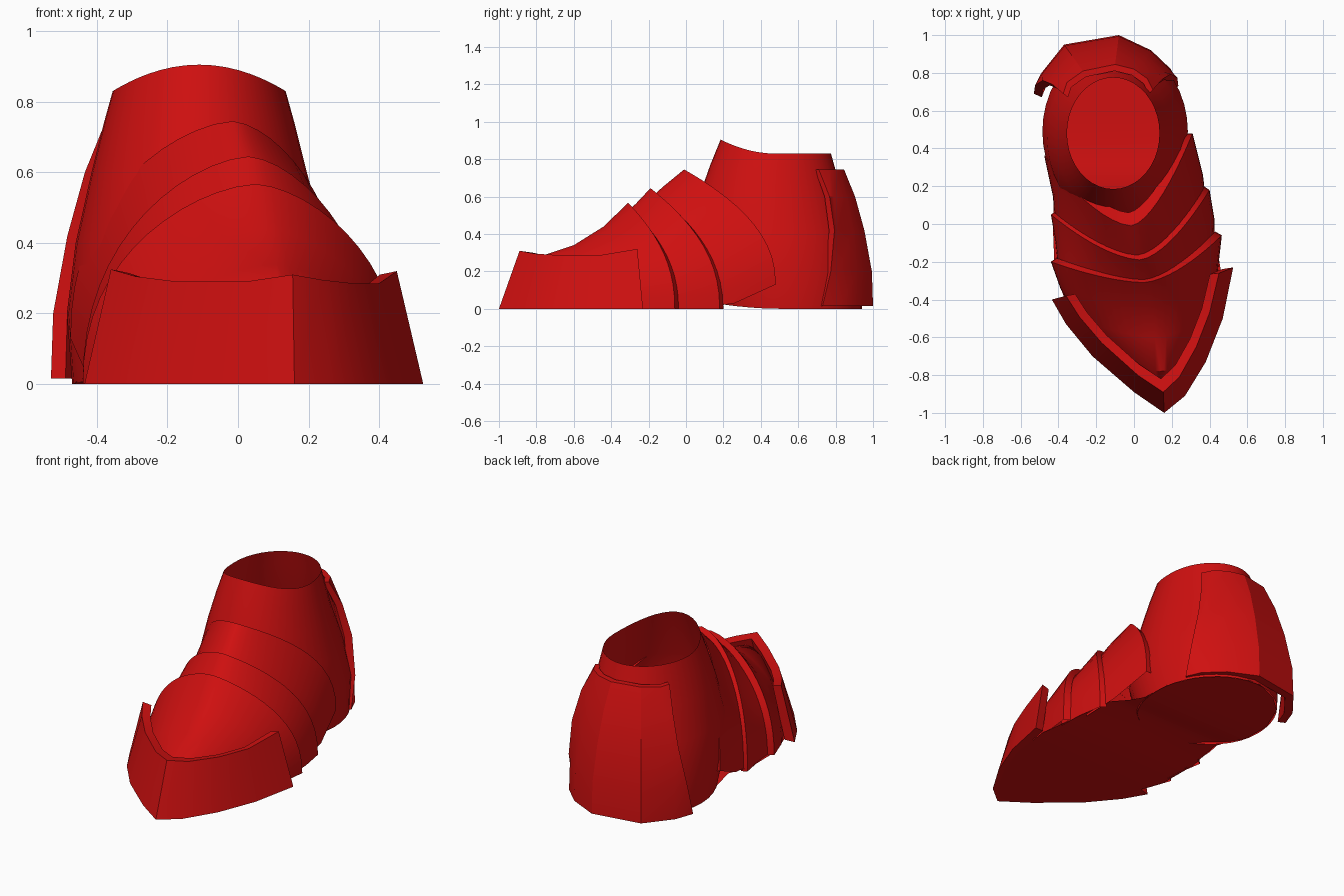
import bpy, math

if "Cube" in bpy.data.objects:
    bpy.data.objects.remove(bpy.data.objects["Cube"])

red = bpy.data.materials.new("armour_red")
red.diffuse_color = (0.62, 0.005, 0.005, 1)
red.use_nodes = True
red.node_tree.nodes["Principled BSDF"].inputs["Base Color"].default_value = red.diffuse_color


def loft(name, rows, closed=False, wrap=False, caps=False, angle=40):
    """Skin a grid of point rows; closed joins row ends, wrap joins last row to first."""
    n, m = len(rows[0]), len(rows)
    verts = [p for r in rows for p in r]
    faces = []
    for j in range(m if wrap else m - 1):
        k = (j + 1) % m
        for i in range(n if closed else n - 1):
            i2 = (i + 1) % n
            faces.append((j * n + i, j * n + i2, k * n + i2, k * n + i))
    if caps:
        faces.append([j * n for j in range(m)])
        faces.append([j * n + n - 1 for j in reversed(range(m))])
    me = bpy.data.meshes.new(name)
    me.from_pydata(verts, [], faces)
    me.materials.append(red)
    ob = bpy.data.objects.new(name, me)
    bpy.context.collection.objects.link(ob)
    bpy.ops.object.select_all(action='DESELECT')
    ob.select_set(True)
    bpy.context.view_layer.objects.active = ob
    bpy.ops.object.mode_set(mode='EDIT')
    bpy.ops.mesh.select_all(action='SELECT')
    bpy.ops.mesh.normals_make_consistent(inside=False)
    bpy.ops.object.mode_set(mode='OBJECT')
    bpy.ops.object.shade_smooth_by_angle(angle=math.radians(angle))
    return ob


def arch(peak, left, right, base=0.0, steps=28):
    """Pointed arch over the foot, its feet swept back from the peak."""
    pts = []
    for i in range(steps + 1):
        c = -math.cos(math.pi * i / steps)
        u = min(abs(c), 1)
        end = left if c < 0 else right
        x = peak[0] + (end[0] - peak[0]) * u
        y = peak[1] + (end[1] - peak[1]) * u ** 1.6
        z = base + (peak[2] - base) * max(0, 1 - u ** 1.6) ** 0.45
        pts.append((x, y, z))
    return pts


# Overlapping plates over the toes and instep, each ending in a turned-in lip
loft("toe_plate", [
    arch((.15, -.90, .05), (.10, -.88), (.20, -.88)),
    arch((.14, -.78, .28), (-.10, -.72), (.30, -.72)),
    arch((.11, -.60, .34), (-.30, -.50), (.39, -.50)),
    arch((.08, -.44, .44), (-.39, -.34), (.44, -.28)),
    arch((.05, -.31, .567), (-.44, -.20), (.465, -.06)),
    arch((.05, -.29, .53), (-.41, -.18), (.43, -.04))])
loft("middle_plate", [
    arch((.06, -.36, .48), (-.40, -.25), (.43, -.12)),
    arch((.045, -.27, .56), (-.415, -.10), (.425, .03)),
    arch((.03, -.19, .645), (-.44, .05), (.40, .18)),
    arch((.03, -.16, .61), (-.41, .07), (.37, .20))])
loft("instep_plate", [
    arch((.03, -.25, .54), (-.41, -.05), (.39, .05)),
    arch((.01, -.12, .655), (-.43, .15), (.365, .26), .03),
    arch((-.015, -.01, .745), (-.475, .36), (.31, .48), .13),
    arch((-.03, .06, .68), (-.44, .38), (.27, .48), .13)])

# Ankle shaft: height, centre x, centre y, half width, half depth, front lift
shaft = [(0, -.10, .52, .37, .42, .04), (.2, -.10, .49, .385, .46, 0),
         (.4, -.105, .46, .355, .45, 0), (.6, -.11, .455, .305, .385, 0),
         (.74, -.11, .465, .27, .335, .03), (.83, -.11, .48, .245, .295, .075)]
loft("ankle_shaft", [[(cx + rx * math.cos(a), cy + ry * math.sin(a),
                       z + lift * max(0, -math.sin(a)) ** 2)
                      for a in (math.tau * i / 40 for i in range(40))]
                     for z, cx, cy, rx, ry, lift in shaft], closed=True)

# Sole with a raised arch: y, left x, right x, z
sole = [(-.96, .12, .19, 0), (-.88, .02, .26, 0), (-.7, -.19, .36, 0),
        (-.5, -.33, .43, 0), (-.25, -.42, .46, 0), (0, -.43, .42, .005),
        (.2, -.42, .36, .04), (.32, -.43, .30, .02), (.42, -.46, .27, .005),
        (.6, -.465, .265, .005), (.78, -.39, .19, .005), (.88, -.28, .08, .005),
        (.94, -.14, -.06, .005)]
loft("sole", [[(l, y, z), (r, y, z)] for y, l, r, z in sole])

# Pointed toe guard: sloped wall with a thick rim
low = [(-.435, -.40), (-.36, -.53), (-.22, -.70), (0, -.89), (.16, -1),
       (.27, -.91), (.38, -.73), (.47, -.50), (.525, -.23)]
high = [(-.36, -.38, .325), (-.29, -.49, .305), (-.17, -.63, .29),
        (.02, -.80, .29), (.155, -.89, .31), (.24, -.81, .295),
        (.33, -.65, .285), (.40, -.47, .285), (.45, -.26, .32)]


def shrink(p, z):
    return (.05 + (p[0] - .05) * .88, -.3 + (p[1] + .3) * .88, z)


loft("toe_guard", [[(x, y, 0) for x, y in low], high,
                   [shrink(p, p[2] - .01) for p in high],
                   [shrink(p, .004) for p in low]], wrap=True, caps=True)

# Heel guard: curved plate wrapped round the back
top = [(-.375, .69), (-.355, .75), (-.27, .81), (-.10, .845),
       (0, .82), (.07, .77), (.10, .71)]
bottom = [(-.53, .69), (-.49, .80), (-.37, .95), (-.08, 1.0),
          (.09, .92), (.195, .82), (.235, .73)]
rows = []
for z, f, bow in [(.745, 0, 0), (.6, .38, .05), (.42, .70, .07),
                  (.2, .96, .045), (.015, 1, 0)]:
    row = [(a[0] + (b[0] - a[0]) * f, a[1] + (b[1] - a[1]) * f, z)
           for a, b in zip(top, bottom)]
    for e in (0, -1):
        row[e] = (row[e][0], row[e][1] + bow, z)
    rows.append(row)
inner = [[(-.12 + (x + .12) * .9, .5 + (y - .5) * .9, z) for x, y, z in r] for r in rows]
loft("heel_guard", rows + inner[::-1], wrap=True, caps=False, angle=25)
heel = bpy.data.objects["heel_guard"]

# Close the two front edges of the heel guard
count, width = len(rows), len(top)
for side, col in (("left", 0), ("right", width - 1)):
    loft("heel_edge_" + side, [[rows[j][col], inner[j][col]] for j in range(count)])
